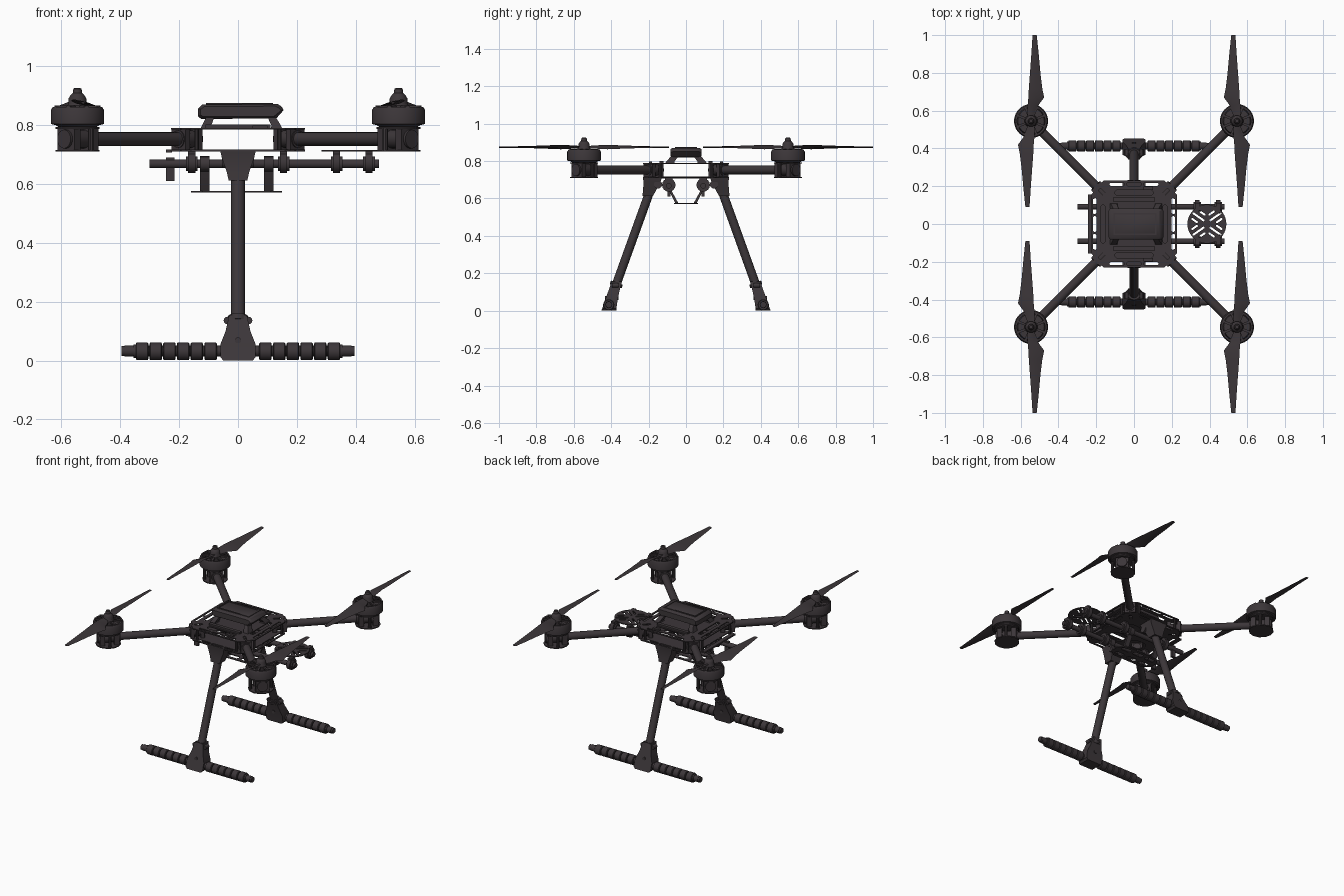
import bpy, bmesh
from math import sin, cos, pi, radians
from mathutils import Vector as V, Matrix as M

if "Cube" in bpy.data.objects:
    bpy.data.objects.remove(bpy.data.objects["Cube"])

mat = bpy.data.materials.new("dark_carbon")
mat.diffuse_color = (0.045, 0.037, 0.041, 1)
mat.use_nodes = True
mat.node_tree.nodes["Principled BSDF"].inputs["Base Color"].default_value = mat.diffuse_color


def finish(ob, mirror=""):
    ob.data.materials.append(mat)
    bpy.ops.object.select_all(action='DESELECT')
    ob.select_set(True)
    bpy.context.view_layer.objects.active = ob
    if ob.type == 'CURVE':
        bpy.ops.object.convert(target='MESH')
        ob = bpy.context.object
    bpy.ops.object.shade_smooth_by_angle(angle=radians(35))
    if mirror:
        md = ob.modifiers.new("mirror", 'MIRROR')
        md.use_axis = ('x' in mirror, 'y' in mirror, False)
        md.use_mirror_merge = False


def part(name, build, mirror=""):
    bm = bmesh.new()
    build(bm)
    bmesh.ops.recalc_face_normals(bm, faces=bm.faces)
    me = bpy.data.meshes.new(name)
    bm.to_mesh(me)
    bm.free()
    ob = bpy.data.objects.new(name, me)
    bpy.context.collection.objects.link(ob)
    finish(ob, mirror)


def box(bm, c, s, rot=0, axis='Z'):
    m = M.Translation(c) @ M.Rotation(radians(rot), 4, axis) @ M.Diagonal((*s, 1))
    bmesh.ops.create_cube(bm, size=1, matrix=m)


def tube(bm, p, q, r, seg=20, r2=None):
    p, q = V(p), V(q)
    m = M.Translation((p + q) / 2) @ (q - p).to_track_quat('Z', 'Y').to_matrix().to_4x4()
    bmesh.ops.create_cone(bm, cap_ends=True, segments=seg, radius1=r,
                          radius2=r if r2 is None else r2, depth=(q - p).length, matrix=m)


def loft(bm, rings, closed=False):
    vs = [[bm.verts.new(p) for p in ring] for ring in rings]
    n = len(vs[0])
    for a, b in list(zip(vs, vs[1:])) + ([(vs[-1], vs[0])] if closed else []):
        for i in range(n):
            bm.faces.new((a[i], a[(i + 1) % n], b[(i + 1) % n], b[i]))
    if not closed:
        bm.faces.new(vs[0])
        bm.faces.new(vs[-1])


def lathe(bm, c, prof, seg=32, closed=False):
    loft(bm, [[(c[0] + r * cos(2 * pi * i / seg), c[1] + r * sin(2 * pi * i / seg), z)
               for i in range(seg)] for r, z in prof], closed)


def rect_ring(z, yc, hx, hy, xc=0):
    return [(xc + sx * hx, yc + sy * hy, z) for sx, sy in ((-1, -1), (1, -1), (1, 1), (-1, 1))]


def slot(cx, cy, w, h, ang=0):
    # rectangle with clipped corners
    k, a = min(w, h) * .3, radians(ang)
    x, y = w / 2, h / 2
    pts = [(x, y - k), (x - k, y), (k - x, y), (-x, y - k), (-x, k - y), (k - x, -y), (x - k, -y), (x, k - y)]
    return [(cx + px * cos(a) - py * sin(a), cy + px * sin(a) + py * cos(a)) for px, py in pts]


def plate(name, loops, z, t=.006):
    cu = bpy.data.curves.new(name, 'CURVE')
    cu.dimensions, cu.fill_mode, cu.extrude = '2D', 'BOTH', t / 2
    for pts in loops:
        s = cu.splines.new('POLY')
        s.points.add(len(pts) - 1)
        for p, q in zip(s.points, pts):
            p.co = (*q, 0, 1)
        s.use_cyclic_u = True
    ob = bpy.data.objects.new(name, cu)
    ob.location.z = z
    bpy.context.collection.objects.link(ob)
    finish(ob)


# body plates with slots
q = [(.228, .155), (.195, .185), (.193, .2), (.16, .23)]
outline = q + [(-x, y) for x, y in q[::-1]] + [(-x, -y) for x, y in q] + [(x, -y) for x, y in q[::-1]]
edge = [slot(s * .208, y, .018, .085) for s in (-1, 1) for y in (-.095, 0, .095)]
edge += [slot(x, s * .21, .08, .016) for s in (-1, 1) for x in (-.09, 0, .09)]
diag = [slot(sx * .165, sy * .165, .05, .016, 45 * sx * sy) for sx in (-1, 1) for sy in (-1, 1)]
plate("top_plate", [outline] + edge + diag + [slot(0, s * .165, .2, .03) for s in (-1, 1)]
      + [slot(s * .165, 0, .025, .2) for s in (-1, 1)], .787)
plate("bottom_plate", [outline] + edge + diag + [slot(sx * .075, sy * .065, .11, .08)
      for sx in (-1, 1) for sy in (-1, 1)], .713)

# standoffs and arm root clamps
D = V((1, 1, 0)).normalized()
MC = V((.545, .545, 0))


def roots(bm):
    for x, y in ((.215, .14), (.14, .215), (.13, .165), (.165, .13)):
        tube(bm, (x, y, .71), (x, y, .79), .008, 10)
    for d in (.215, .275):
        box(bm, D * d + V((0, 0, .75)), (.022, .068, .07), 45)
    tube(bm, D * .2 + V((0, 0, .752)), D * .29 + V((0, 0, .752)), .03)


part("arm_root_clamps", roots, "xy")
part("arms", lambda bm: tube(bm, D * .19 + V((0, 0, .752)), MC + D * .045 + V((0, 0, .752)), .023, 24), "xy")


# motor mounts
def mounts(bm):
    for z in (.712, .789):
        tube(bm, MC + V((0, 0, z - .003)), MC + V((0, 0, z + .003)), .075, 12)
    for d in (-.045, .04):
        box(bm, MC + D * d + V((0, 0, .75)), (.03, .08, .072), 45)
    tube(bm, MC + D * -.07 + V((0, 0, .752)), MC + D * .065 + V((0, 0, .752)), .032)
    for s in (-1, 1):
        p = MC + V((s * .045, -s * .045, 0))
        tube(bm, p + V((0, 0, .71)), p + V((0, 0, .79)), .01, 10)


part("motor_mounts", mounts, "xy")


# motors: stator, spoked bell and hub
def motors(bm):
    lathe(bm, MC, [(.06, .79), (.075, .8), (.075, .805), (.07, .835), (.02, .838)])
    lathe(bm, MC, [(.078, .8), (.09, .803), (.09, .85), (.084, .861), (.074, .861), (.078, .85)], 40, True)
    lathe(bm, MC, [(.03, .83), (.034, .866), (.03, .872), (.03, .89), (.024, .9), (.016, .908),
                   (.014, .922), (.009, .926)], 24)
    for i in range(8):
        a = pi * (i + .5) / 4
        p = MC + V((cos(a) * .054, sin(a) * .054, .86))
        box(bm, p, (.056, .013, .01), i * 45 + 22.5)


part("motors", motors, "xy")


# propellers: offset, two edge positions, twist height
def props(bm):
    secs = [(.0, -.018, .018, .004), (.05, -.02, .02, .008), (.085, -.04, .018, .01), (.125, -.069, .014, .012),
            (.17, -.06, .012, .01), (.25, -.05, .006, .007), (.36, -.04, -.002, .004), (.455, -.03, -.008, .001)]
    for s in (1, -1):
        rings = []
        for d, a, b, h in secs:
            m, z = (a + b) / 2, .875
            prof = [(a, z - h), (m, z + .004), (b, z + h), (m, z - .004)]
            rings.append([(MC.x + s * x, MC.y + s * d, zz) for x, zz in prof])
        loft(bm, rings)
    lathe(bm, MC, [(.03, .868), (.03, .884), (.026, .89)], 24)


part("propellers", props, "xy")

# landing legs
FOOT, TOP = V((0, .4, .065)), V((0, .18, .675))
part("legs", lambda bm: tube(bm, TOP, FOOT, .0235, 24), "y")


def hips(bm):
    loft(bm, [rect_ring(.71, .18, .06, .05), rect_ring(.685, .182, .054, .045),
              rect_ring(.64, .196, .038, .034), rect_ring(.612, .205, .032, .028)])
    for s in (-1, 1):
        tube(bm, (s * .03, .15, .675), (s * .055, .15, .675), .022, 14)


part("leg_hip_brackets", hips, "y")


def feet(bm):
    loft(bm, [rect_ring(.0, .413, .05, .04), rect_ring(.012, .41, .06, .038), rect_ring(.055, .4, .06, .034),
              rect_ring(.1, .387, .042, .03), rect_ring(.155, .37, .03, .028)])
    u = (TOP - FOOT).normalized()
    p = FOOT + u * .07
    tube(bm, p, p + u * .02, .034)
    for s in (-1, 1):
        tube(bm, p + V((s * .036, -.015, .005)), p + V((s * .036, .02, .005)), .013, 12)
    tube(bm, (0, .36, .068), (0, .432, .068), .011, 12)


part("foot_brackets", feet, "y")
part("skid_rods", lambda bm: tube(bm, (0, .413, .032), (.385, .413, .032), .019), "xy")


def foam(bm):
    for i in range(6):
        x = .072 + i * .0465
        for a, b, r, r2 in ((0, .003, .026, .03), (.003, .0395, .03, .03), (.0395, .0425, .03, .026)):
            tube(bm, (x + a, .413, .031), (x + b, .413, .031), r, 20, r2)
    tube(bm, (.372, .413, .032), (.396, .413, .032), .017, 20)
    tube(bm, (.34, .413, .032), (.355, .413, .032), .023, 20)


part("skid_foam", foam, "xy")

# rails under the body with clamps
part("rails", lambda bm: tube(bm, (-.3, .092, .668), (.478, .092, .668), .015), "y")


def clamps(bm):
    for x in (-.157, .155, .335, .445):
        tube(bm, (x - .012, .092, .672), (x + .012, .092, .672), .036, 16)
        tube(bm, (x - .02, .092, .668), (x + .02, .092, .668), .025, 16)
        box(bm, (x, .092, .7), (.024, .04, .024))
    # hanging rear tabs
    box(bm, (-.23, .092, .65), (.028, .016, .08))


part("rail_clamps", clamps, "y")
part("rear_cross_bar", lambda bm: box(bm, (-.234, 0, .712), (.02, .31, .01)))

# hanging tray
plate("lower_tray", [slot(-.005, 0, .31, .13)] + [slot(x, s * .032, .07, .03) for x in (-.095, -.005, .085)
      for s in (-1, 1)], .573, .005)


def hangers(bm):
    for x in (-.113, .105):
        loft(bm, [rect_ring(.573, .048, .016, .008, x), rect_ring(.65, .088, .016, .006, x),
                  rect_ring(.695, .092, .016, .012, x)])
        tube(bm, (x - .016, .092, .668), (x + .016, .092, .668), .026, 16)


part("tray_hangers", hangers, "y")

# round front mounting plate
disc = [(.386 + .103 * cos(2 * pi * i / 40), .103 * sin(2 * pi * i / 40)) for i in range(40)]
cuts = [slot(.386 + sx * dx, sy * dy, w, .011, sx * sy * 35) for sx in (-1, 1) for sy in (-1, 1)
        for dx, dy, w in ((.025, .058, .04), (.045, .038, .075), (.065, .018, .04))]
plate("front_mount_plate", [disc] + cuts, .712)


# top housing: side profile swept across, with ribs
def housing(bm):
    prof = [(-.135, .828), (-.135, .856), (-.122, .869), (.135, .871), (.148, .862), (.155, .85), (.13, .822), (-.125, .82)]
    cx, cz = .005, .846
    loft(bm, [[(cx + (x - cx) * k, y, cz + (z - cz) * k2) for x, z in prof]
              for y, k, k2 in ((-.083, .94, .7), (-.07, 1, 1), (.07, 1, 1), (.083, .94, .7))])
    for s in (-1, 1):
        box(bm, (.005, s * .055, .871), (.22, .008, .006))
        box(bm, (.005 + s * .11, 0, .871), (.008, .118, .006))


part("top_housing", housing)


def housing_feet(bm):
    for x, d in ((-.095, -.012), (.115, .015)):
        loft(bm, [rect_ring(.787, .085, .02, .025, x + d), rect_ring(.797, .085, .016, .022, x + d),
                  rect_ring(.825, .06, .014, .02, x)])
    box(bm, (0, .13, .795), (.22, .022, .012))
    box(bm, (.075, .19, .793), (.05, .018, .01))


part("housing_feet", housing_feet, "y")
